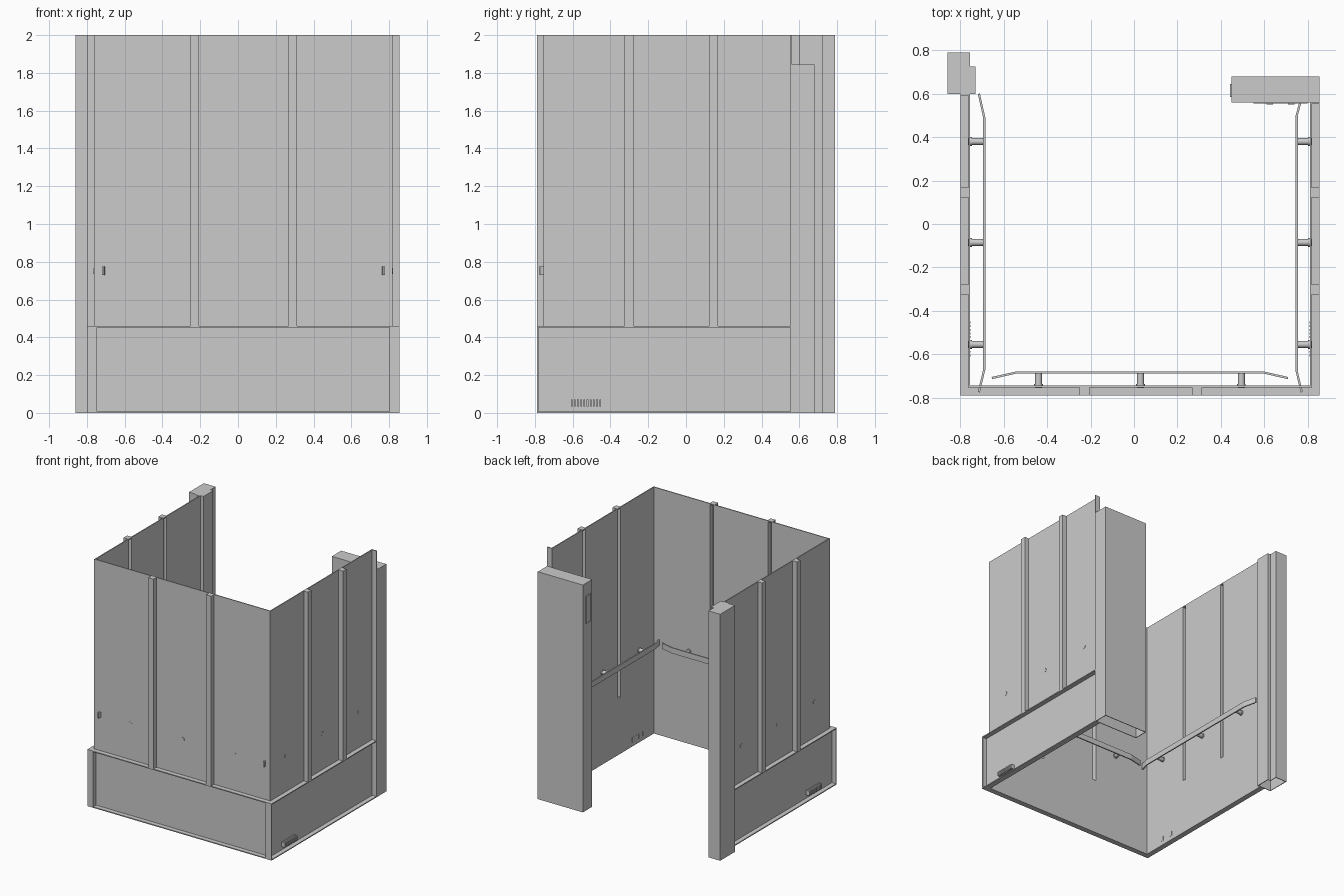
import bpy, bmesh
from mathutils import Matrix, Vector

cube = bpy.data.objects.get("Cube")
if cube:
    bpy.data.objects.remove(cube, do_unlink=True)

steel = bpy.data.materials.new("grey_steel")
steel.use_nodes = True
GREY = (0.6, 0.6, 0.6, 1)
steel.diffuse_color = GREY
steel.node_tree.nodes["Principled BSDF"].inputs["Base Color"].default_value = GREY

T = 0.008        # sheet thickness
DEPTH = 0.045    # depth of flanges and ribs
SEAM = 0.46      # top of the base panels
TOP = 2.0


def finish(name, bm):
    bmesh.ops.recalc_face_normals(bm, faces=bm.faces)
    mesh = bpy.data.meshes.new(name)
    bm.to_mesh(mesh)
    bm.free()
    mesh.materials.append(steel)
    obj = bpy.data.objects.new(name, mesh)
    bpy.context.collection.objects.link(obj)
    return obj


def add_box(bm, lo, hi):
    lo, hi = Vector(lo), Vector(hi)
    size = hi - lo
    m = Matrix.Translation((lo + hi) / 2) @ Matrix.Diagonal((*map(abs, size), 1))
    bmesh.ops.create_cube(bm, size=1, matrix=m)


def boxes(name, place, specs):
    """Boxes given as along-wall, outward and height ranges."""
    bm = bmesh.new()
    for u0, u1, d0, d1, z0, z1 in specs:
        add_box(bm, place(u0, d0, z0), place(u1, d1, z1))
    return finish(name, bm)


def shell_post(name, outline, height):
    """Sheet metal post with a closed top and an open bottom."""
    bm = bmesh.new()
    low = [bm.verts.new((x, y, 0)) for x, y in outline]
    high = [bm.verts.new((x, y, height)) for x, y in outline]
    n = len(outline)
    for i in range(n):
        j = (i + 1) % n
        bm.faces.new((low[i], low[j], high[j], high[i]))
    bm.faces.new(high)
    obj = finish(name, bm)
    mod = obj.modifiers.new("sheet", "SOLIDIFY")
    mod.thickness = T
    mod.offset = -1
    return obj


def handrail(name, place, path):
    bm = bmesh.new()
    rows = [[bm.verts.new(place(u, d, z)) for u, d in path] for z in (0.73, 0.775)]
    for i in range(len(path) - 1):
        bm.faces.new((rows[0][i], rows[0][i + 1], rows[1][i + 1], rows[1][i]))
    mod = finish(name, bm).modifiers.new("bar", "SOLIDIFY")
    mod.thickness = 0.01
    mod.offset = 0


def brackets(name, place, stations, rail_d):
    bm = bmesh.new()
    for u in stations:
        for radius, d0, d1 in ((0.016, rail_d, T + 0.002), (0.02, -0.008, 0)):
            a, b = Vector(place(u, d0, 0.75)), Vector(place(u, d1, 0.75))
            turn = (b - a).to_track_quat("Z", "Y").to_matrix().to_4x4()
            bmesh.ops.create_cone(bm, cap_ends=True, segments=20, radius1=radius,
                                  radius2=radius, depth=(b - a).length,
                                  matrix=Matrix.Translation((a + b) / 2) @ turn)
    obj = finish(name, bm)
    bpy.context.view_layer.objects.active = obj
    obj.select_set(True)
    bpy.ops.object.shade_smooth_by_angle()
    obj.select_set(False)


def wall(side, place, base, upper, ribs, rail, stations):
    """One wall: recessed base pan, sheets, hollow ribs and a handrail."""
    b0, b1 = base
    u0, u1 = upper
    boxes(side + "_base_panel", place, [
        (b0, b1, 0, T, 0, SEAM),
        (b0, b1, 0, DEPTH, 0, T),
        (b0, b1, 0, DEPTH, SEAM - T, SEAM),
        (b0, b0 + T, 0, DEPTH, 0, SEAM),
        (b1 - T, b1, 0, DEPTH, 0, SEAM)])
    half = 0.023
    edges = [u0] + [r + s * (half - T) for r in ribs for s in (-1, 1)] + [u1]
    boxes(side + "_wall_sheets", place,
          [(a, b, 0, T, SEAM, TOP) for a, b in zip(edges[::2], edges[1::2])])
    channel = []
    for r in ribs:
        channel += [(r - half, r - half + T, 0, DEPTH, SEAM, TOP),
                    (r + half - T, r + half, 0, DEPTH, SEAM, TOP),
                    (r - half, r + half, DEPTH - T, DEPTH, SEAM, TOP),
                    (r - half, r + half, 0, DEPTH, TOP - T, TOP)]
    boxes(side + "_wall_ribs", place, channel)
    handrail(side + "_handrail", place, rail)
    brackets(side + "_rail_brackets", place, stations, rail[1][1])


def left_place(u, d, z):
    return (0.81 + d, u, z)


def right_place(u, d, z):
    return (-0.755 - d, u, z)


def front_place(u, d, z):
    return (u, -0.745 - d, z)


# Three walls
SIDE_RIBS = (-0.302, 0.146)
SIDE_STATIONS = (-0.555, -0.085, 0.38)
wall("left", left_place, (-0.79, 0.56), (-0.755, 0.56), SIDE_RIBS,
     [(0.555, -0.045), (0.5, -0.06), (-0.68, -0.06), (-0.775, -0.037)], SIDE_STATIONS)
wall("right", right_place, (-0.79, 0.6), (-0.755, 0.6), SIDE_RIBS,
     [(0.6, -0.04), (0.49, -0.065), (-0.67, -0.065), (-0.775, -0.04)], SIDE_STATIONS)
wall("front", front_place, (-0.755, 0.81), (-0.76, 0.815), (-0.229, 0.29),
     [(-0.655, -0.035), (-0.545, -0.06), (0.6, -0.06), (0.71, -0.035)],
     (-0.44, 0.03, 0.495))

# Folded edges where the side walls end
boxes("left_end_flange", left_place, [(0.552, 0.56, 0, DEPTH, SEAM, TOP)])
boxes("right_end_flange", right_place, [(0.592, 0.6, 0, DEPTH, SEAM, TOP)])

# Vent ducts through the side bases
for side, place in (("left", left_place), ("right", right_place)):
    boxes(side + "_vents", place,
          [(y, y + 0.009, -0.001, DEPTH - 0.005, 0.035, 0.072)
           for y in (-0.61 + 0.0168 * i for i in range(10))])

# Door posts
shell_post("right_door_post", [(-0.86, 0.6), (-0.73, 0.6), (-0.73, 0.725),
                               (-0.755, 0.725), (-0.755, 0.79), (-0.86, 0.79)], TOP)
shell_post("left_control_post", [(0.45, 0.56), (0.855, 0.56),
                                 (0.855, 0.68), (0.45, 0.68)], 1.845)


def world(x, y, z):
    return (x, y, z)


# Control panel on the inner face, and display on the post edge
boxes("control_panel", world, [(0.55, 0.8, 0.555, 0.56, 0.9, 1.57)])
boxes("control_buttons", world,
      [(x, x + 0.03, 0.551, 0.555, z, z + 0.03)
       for x in (0.61, 0.71) for z in (1.0 + 0.08 * i for i in range(6))])
boxes("edge_display", world, [(0.443, 0.45, 0.585, 0.645, 1.52, 1.74)])
